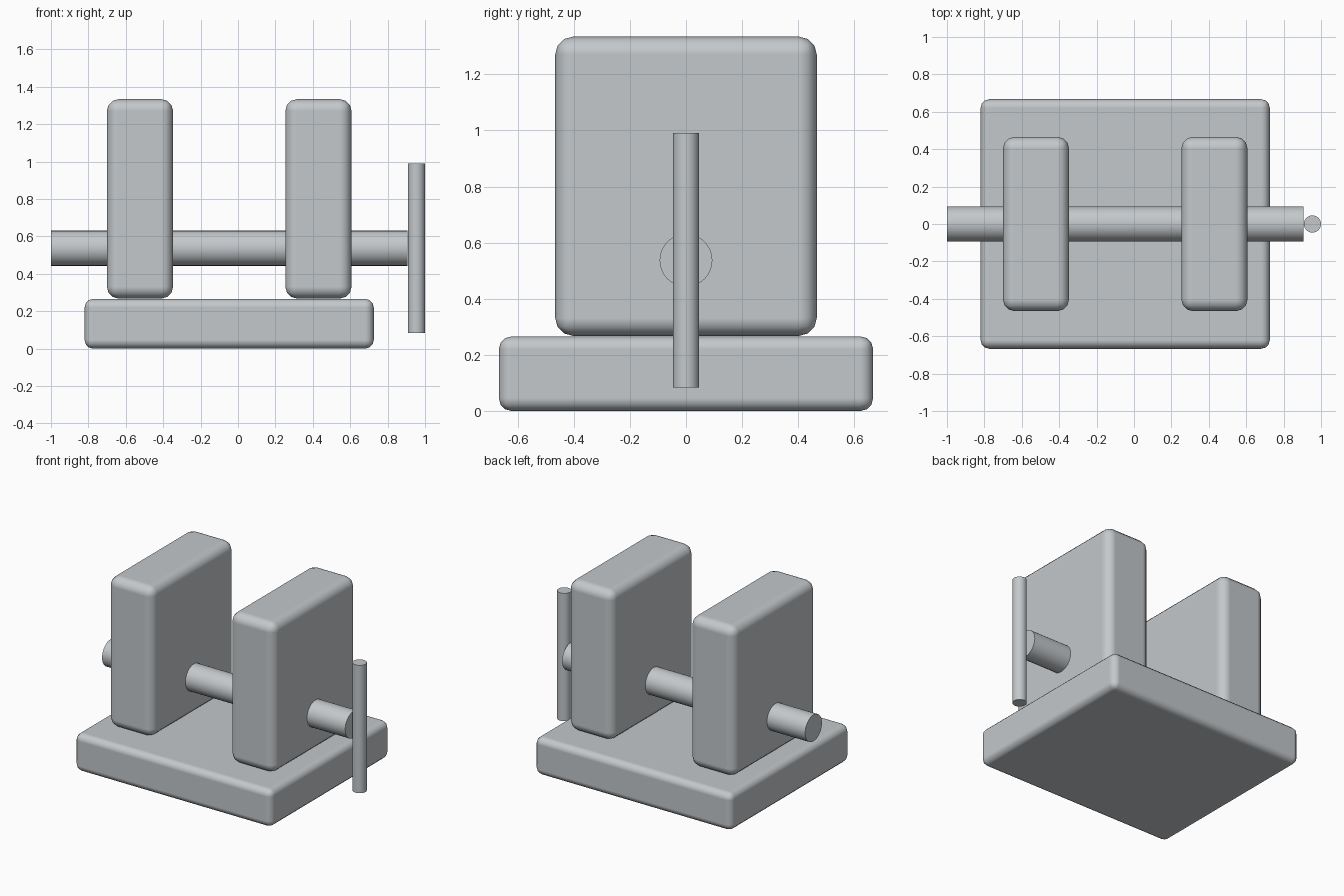
import bpy
import math

if "Cube" in bpy.data.objects:
    bpy.data.objects.remove(bpy.data.objects["Cube"])

# One plain grey for the whole model
grey = bpy.data.materials.new("light grey")
grey.diffuse_color = (0.55, 0.58, 0.60, 1.0)
grey.use_nodes = True
grey.node_tree.nodes["Principled BSDF"].inputs["Base Color"].default_value = grey.diffuse_color

CX = -0.047      # middle of the base, uprights and shaft
SHAFT_Z = 0.537


def finish(obj, name):
    obj.name = name
    obj.data.materials.append(grey)
    return obj


def rounded_block(name, centre, size, bevel):
    bpy.ops.mesh.primitive_cube_add(size=1, location=centre)
    obj = finish(bpy.context.object, name)
    obj.scale = size
    bpy.ops.object.transform_apply(location=False, rotation=False, scale=True)
    bpy.ops.object.shade_smooth()
    mod = obj.modifiers.new("rounded edges", 'BEVEL')
    mod.width = bevel
    mod.segments = 3
    mod.limit_method = 'NONE'
    mod.harden_normals = True
    return obj


def rod(name, centre, radius, length, rotation=(0, 0, 0)):
    bpy.ops.mesh.primitive_cylinder_add(vertices=32, radius=radius, depth=length,
                                        location=centre, rotation=rotation)
    obj = finish(bpy.context.object, name)
    bpy.ops.object.shade_smooth_by_angle(angle=math.radians(30))
    return obj


# Base slab
rounded_block("base", (CX, 0, 0.133), (1.546, 1.334, 0.266), 0.046)

# Two upright blocks standing on the base
for name, side in (("left_upright", -1), ("right_upright", 1)):
    rounded_block(name, (CX + side * 0.477, 0, 0.801), (0.354, 0.932, 1.066), 0.063)

# Horizontal shaft through both uprights
rod("shaft", (CX, 0, SHAFT_Z), 0.094, 1.906, (0, math.pi / 2, 0))

# Vertical handle bar at the right end of the shaft
rod("handle", (0.954, 0, SHAFT_Z), 0.046, 0.906)
